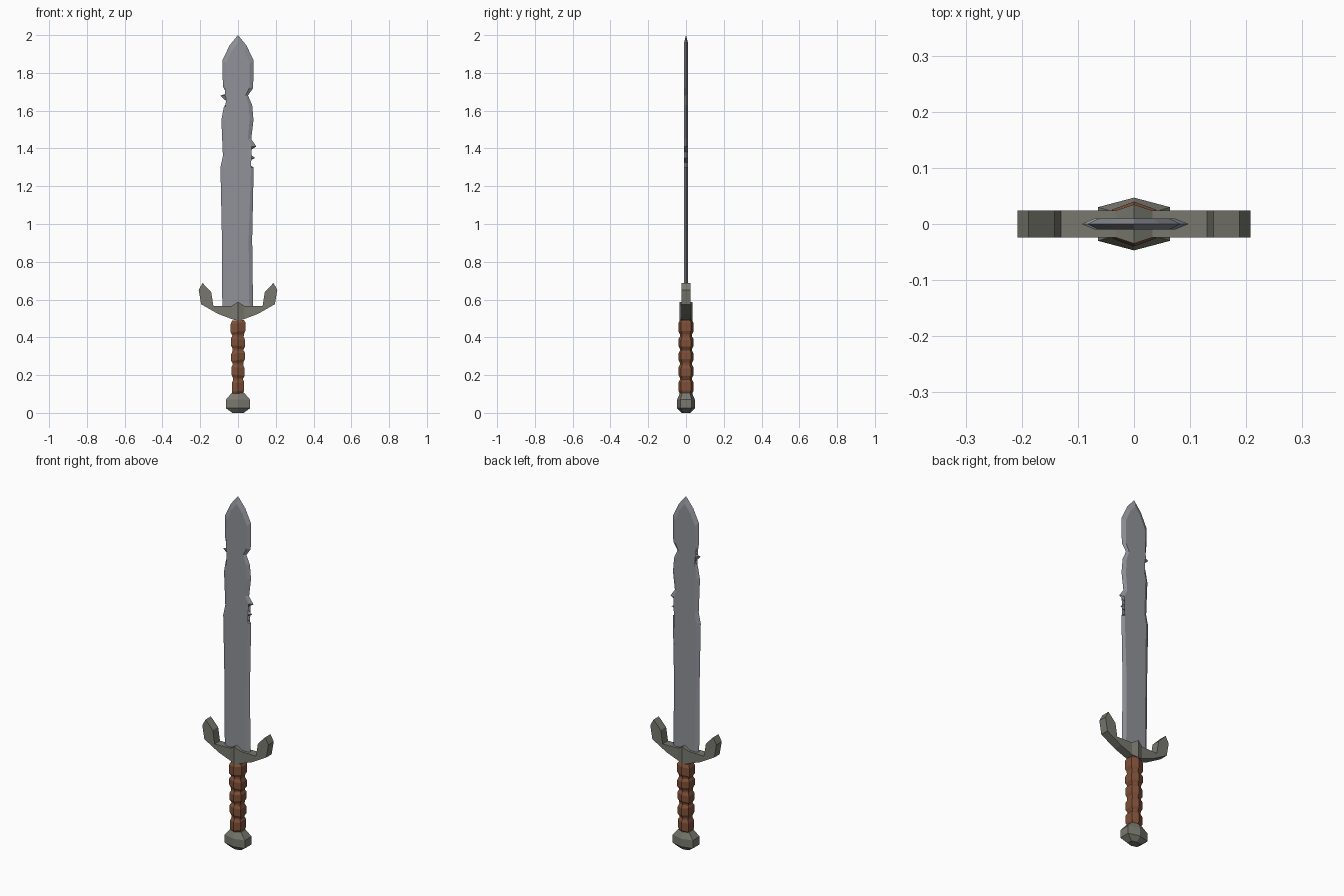
import bpy, bmesh, math

if "Cube" in bpy.data.objects:
    bpy.data.objects.remove(bpy.data.objects["Cube"])


def material(name, rgb):
    m = bpy.data.materials.new(name)
    m.diffuse_color = (*rgb, 1)
    m.use_nodes = True
    m.node_tree.nodes["Principled BSDF"].inputs["Base Color"].default_value = m.diffuse_color
    return m


def finish(name, bm, mat):
    bmesh.ops.recalc_face_normals(bm, faces=bm.faces)
    me = bpy.data.meshes.new(name)
    bm.to_mesh(me)
    bm.free()
    me.materials.append(mat)
    ob = bpy.data.objects.new(name, me)
    bpy.context.collection.objects.link(ob)
    return ob


def bridge(bm, a, b):
    n = len(a)
    for i in range(n):
        j = (i + 1) % n
        bm.faces.new((a[i], a[j], b[j], b[i]))


def hex_loft(name, rings, mat):
    """Six-sided loft with corners on the y axis; rings are (z, rx, ry, tilt)."""
    bm = bmesh.new()
    loops = []
    for z, rx, ry, tilt in rings:
        shape = [(0, ry), (rx, ry * .64), (rx, -ry * .64),
                 (0, -ry), (-rx, -ry * .64), (-rx, ry * .64)]
        loops.append([bm.verts.new((x, y, z + tilt * x)) for x, y in shape])
    for a, b in zip(loops, loops[1:]):
        bridge(bm, a, b)
    bm.faces.new(loops[0])
    bm.faces.new(loops[-1])
    return finish(name, bm, mat)


steel = material("steel", (.28, .29, .32))
iron = material("iron", (.19, .19, .16))
leather = material("leather", (.21, .08, .04))

# Blade: notched outline with bevelled cutting edges around a flat middle
right = [(.08, .53), (.075, .92), (.083, 1.30), (.042, 1.325), (.09, 1.35),
         (.05, 1.38), (.097, 1.41), (.07, 1.45), (.082, 1.55), (.075, 1.63),
         (.053, 1.68), (.08, 1.72), (.083, 1.865), (.045, 1.945)]
left = [(-.045, 1.945), (-.083, 1.865), (-.08, 1.73), (-.06, 1.69),
        (-.093, 1.68), (-.057, 1.645), (-.075, 1.62), (-.088, 1.55),
        (-.08, 1.36), (-.093, 1.30), (-.085, .92), (-.083, .53)]
outline = right + [(0, 2)] + left
bm = bmesh.new()
edge = [bm.verts.new((x, 0, z)) for x, z in outline]
for side in (-1, 1):
    flat = [bm.verts.new((x * .75, side * .01, z if z < 1.8 else z - (z - 1.8) * .2))
            for x, z in outline]
    bridge(bm, edge, flat)
    bm.faces.new(flat)
bmesh.ops.triangulate(bm, faces=[f for f in bm.faces if len(f.verts) > 4])
finish("blade", bm, steel)

# Guard: half built from (bottom point, top point, half depth), then mirrored
stations = [((0, .487), (0, .588), .035), ((.033, .497), (.033, .567), .024),
            ((.105, .524), (.13, .565), .024), ((.195, .575), (.142, .64), .024),
            ((.208, .65), (.188, .688), .024)]
bm = bmesh.new()
loops = []
for (bx, bz), (tx, tz), d in stations:
    loops.append([bm.verts.new(p) for p in
                  ((bx, -d, bz), (tx, -d, tz), (tx, d, tz), (bx, d, bz))])
for a, b in zip(loops, loops[1:]):
    bridge(bm, a, b)
bm.faces.new(loops[-1])
guard = finish("guard", bm, iron)
guard.modifiers.new("mirror", "MIRROR")

# Grip: five bulging leather wraps, alternately tilted
rings = []
grooves = [.095, .18, .26, .335, .41, .495]
for i, (lo, hi) in enumerate(zip(grooves, grooves[1:])):
    rx = .033 + .0015 * i
    t = .12 * (-1) ** i
    rings += [(lo + .005, rx * .8, .032, t * .5), (lo + .02, rx, .04, t),
              (hi - .02, rx, .04, t), (hi - .005, rx * .8, .032, t * .5)]
hex_loft("grip", rings, leather)

# Pommel
hex_loft("pommel", [(0, .03, .024, 0), (.025, .064, .047, 0),
                    (.07, .064, .047, 0), (.105, .034, .032, 0)], iron)
